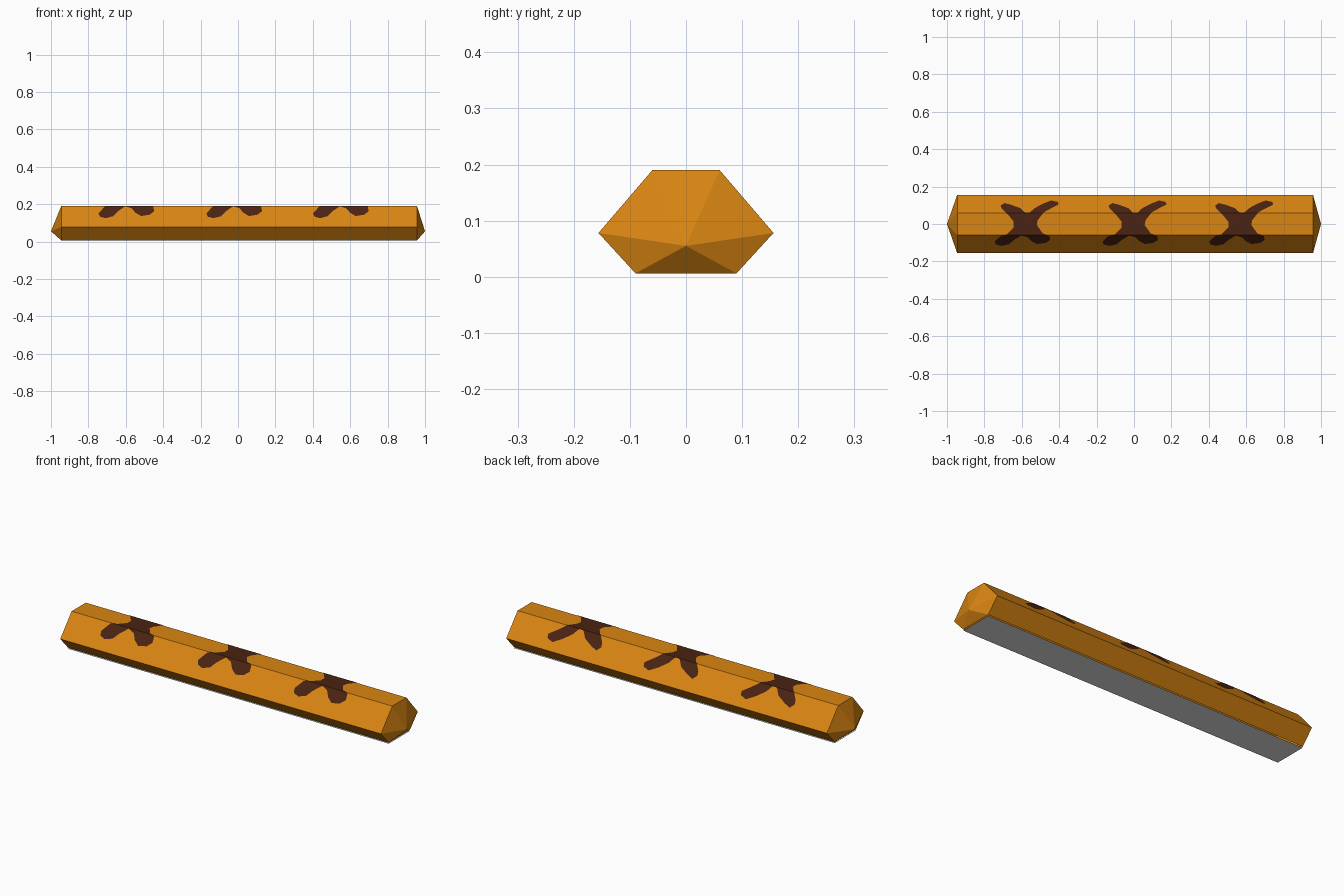
import bpy, bmesh

if "Cube" in bpy.data.objects:
    bpy.data.objects.remove(bpy.data.objects["Cube"])


def material(name, rgb):
    m = bpy.data.materials.new(name)
    m.diffuse_color = (*rgb, 1)
    m.use_nodes = True
    m.node_tree.nodes["Principled BSDF"].inputs["Base Color"].default_value = m.diffuse_color
    return m


ORANGE = material("amber orange", (0.70, 0.235, 0.006))
BROWN = material("dark brown", (0.07, 0.017, 0.006))
GREY = material("light grey", (0.8, 0.8, 0.8))


def make_object(name, bm, mat):
    me = bpy.data.meshes.new(name)
    bm.to_mesh(me)
    bm.free()
    me.materials.append(mat)
    ob = bpy.data.objects.new(name, me)
    bpy.context.collection.objects.link(ob)
    return ob


X0, X1 = -0.945, 0.957
TOP_Y, TOP_Z = 0.06, 0.19
MID_Y, MID_Z = 0.156, 0.078
LOW_Y, LOW_Z = 0.09, 0.006

# Bar: six-sided section, open underneath, with pointed fan ends
half = [(LOW_Y, LOW_Z), (MID_Y, MID_Z), (TOP_Y, TOP_Z)]
section = half + [(-y, z) for y, z in reversed(half)]
bm = bmesh.new()
left = [bm.verts.new((X0, y, z)) for y, z in section]
right = [bm.verts.new((X1, y, z)) for y, z in section]
tips = [bm.verts.new((x, 0, 0.055)) for x in (-1, 1)]
for i in range(6):
    j = (i + 1) % 6
    if i < 5:
        bm.faces.new((left[i], left[j], right[j], right[i]))
    bm.faces.new((left[j], left[i], tips[0]))
    bm.faces.new((right[i], right[j], tips[1]))
bmesh.ops.recalc_face_normals(bm, faces=bm.faces)
make_object("bar", bm, ORANGE)

# Base plate: thin grey sheet on the ground
bm = bmesh.new()
bm.faces.new([bm.verts.new(p) for p in
              ((X0, -LOW_Y, 0), (X0, LOW_Y, 0), (X1, LOW_Y, 0), (X1, -LOW_Y, 0))])
make_object("base_plate", bm, GREY)

# Cross marks: plan outline, folded over the top and the two upper slopes
OUTLINE = [
    (-0.020, -0.062), (-0.060, -0.086), (-0.085, -0.108), (-0.125, -0.117),
    (-0.155, -0.110), (-0.163, -0.095), (-0.130, -0.064), (-0.095, -0.055),
    (-0.060, -0.018), (-0.060, 0.012), (-0.090, 0.050), (-0.125, 0.083),
    (-0.130, 0.098), (-0.110, 0.112), (-0.075, 0.103), (-0.025, 0.085),
    (0.000, 0.062), (0.025, 0.060), (0.050, 0.084), (0.095, 0.108),
    (0.140, 0.126), (0.175, 0.118), (0.180, 0.104), (0.140, 0.084),
    (0.100, 0.062), (0.068, 0.020), (0.063, -0.005), (0.095, -0.050),
    (0.130, -0.064), (0.135, -0.085), (0.110, -0.101), (0.065, -0.107),
    (0.035, -0.092), (0.015, -0.072),
]


def surface_z(y):
    d = max(0, abs(y) - TOP_Y)
    return TOP_Z - d * (TOP_Z - MID_Z) / (MID_Y - TOP_Y)


for k, cx in enumerate((-0.583, -0.006, 0.564)):
    bm = bmesh.new()
    bm.faces.new([bm.verts.new((cx + x, y, 0)) for x, y in OUTLINE])
    bmesh.ops.triangulate(bm, faces=bm.faces[:])
    for y in (-TOP_Y, TOP_Y):
        bmesh.ops.bisect_plane(bm, geom=bm.verts[:] + bm.edges[:] + bm.faces[:],
                               plane_co=(0, y, 0), plane_no=(0, 1, 0), dist=1e-5)
    for v in bm.verts:
        v.co.z = surface_z(v.co.y) + 0.0015
    make_object(f"cross_mark_{k + 1}", bm, BROWN)
